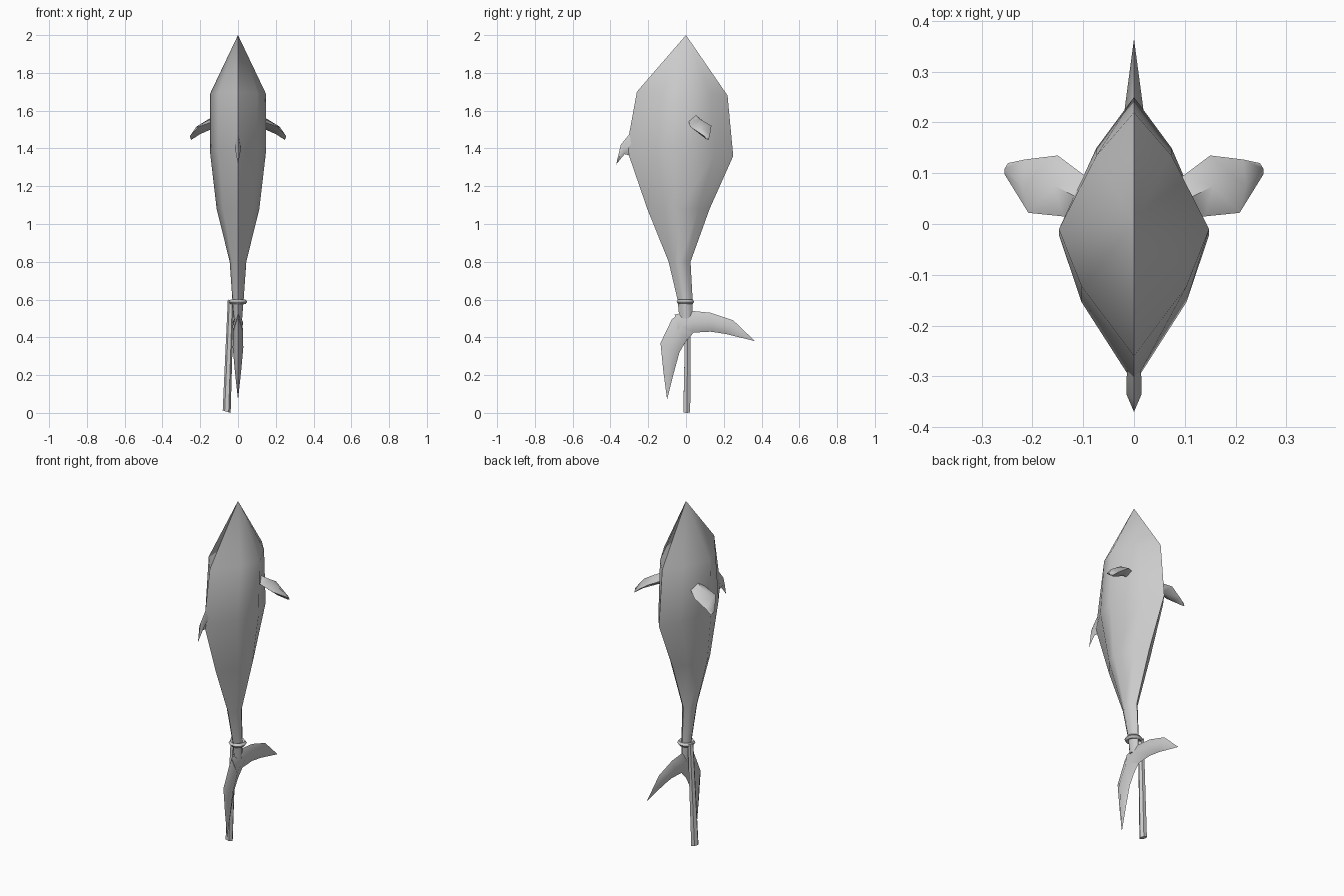
import bpy, math
from mathutils import Vector

if "Cube" in bpy.data.objects:
    bpy.data.objects.remove(bpy.data.objects["Cube"])


def loft(name, rings, smooth=60):
    """Skin a list of equal rings; a one-point ring closes to a tip."""
    verts, faces, idx = [], [], []
    for ring in rings:
        idx.append(list(range(len(verts), len(verts) + len(ring))))
        verts += [tuple(p) for p in ring]
    for a, b in zip(idx, idx[1:]):
        n = max(len(a), len(b))
        for i in range(n):
            j = (i + 1) % n
            quad = [a[i % len(a)], a[j % len(a)], b[j % len(b)], b[i % len(b)]]
            faces.append(list(dict.fromkeys(quad)))
    for end in (idx[0], idx[-1]):
        if len(end) > 2:
            faces.append(end)
    me = bpy.data.meshes.new(name)
    me.from_pydata(verts, [], faces)
    ob = bpy.data.objects.new(name, me)
    bpy.context.collection.objects.link(ob)
    bpy.ops.object.select_all(action='DESELECT')
    bpy.context.view_layer.objects.active = ob
    ob.select_set(True)
    bpy.ops.object.mode_set(mode='EDIT')
    bpy.ops.mesh.select_all(action='SELECT')
    bpy.ops.mesh.normals_make_consistent(inside=False)
    bpy.ops.object.mode_set(mode='OBJECT')
    bpy.ops.object.shade_smooth_by_angle(angle=math.radians(smooth))
    return ob


def fin(name, rows, axis):
    """Diamond-section fin from (leading point, trailing point, half thickness)."""
    rings = []
    for a, b, t in rows:
        a, b = Vector(a), Vector(b)
        if t == 0:
            rings.append([a])
        else:
            m, off = (a + b) / 2, Vector(axis) * t
            rings.append([a, m + off, b, m - off])
    return loft(name, rings)


def body_ring(zb, yb, zf, yf, w):
    """Eight-sided section, pointed at the back and rounder at the belly."""
    mid = yb + 0.52 * (yf - yb)
    half = [(0, yf), (0.5, mid + 0.63 * (yf - mid)), (1, mid),
            (0.7, mid + 0.45 * (yb - mid)), (0, yb)]
    pts = half + [(-x, y) for x, y in half[3:0:-1]]
    return [(x * w, y, zb + (zf - zb) * (y - yb) / (yf - yb)) for x, y in pts]


# Body hanging nose up
loft("body", [[(0, 0, 2.0)]] + [body_ring(*r) for r in (
    (1.70, -0.26, 1.68, 0.22, 0.148),
    (1.40, -0.315, 1.36, 0.25, 0.148),
    (1.08, -0.205, 1.08, 0.125, 0.113),
    (0.80, -0.092, 0.80, 0.024, 0.044),
    (0.60, -0.045, 0.60, 0.035, 0.03),
    (0.50, -0.035, 0.50, 0.035, 0.022))])

# Tail lobes
X = (1, 0, 0)
fin("tail_long_lobe", [
    ((0, -0.06, 0.52), (0, -0.03, 0.36), 0.024),
    ((0, 0.03, 0.54), (0, 0.04, 0.425), 0.026),
    ((0, 0.13, 0.53), (0, 0.13, 0.43), 0.026),
    ((0, 0.25, 0.49), (0, 0.21, 0.418), 0.018),
    ((0, 0.365, 0.38), (0, 0.365, 0.38), 0)], X)
fin("tail_short_lobe", [
    ((0, -0.02, 0.54), (0, 0.05, 0.435), 0.022),
    ((0, -0.075, 0.495), (0, 0.0, 0.38), 0.026),
    ((0, -0.135, 0.37), (0, -0.035, 0.32), 0.028),
    ((0, -0.12, 0.22), (0, -0.065, 0.21), 0.016),
    ((0, -0.1, 0.07), (0, -0.1, 0.07), 0)], X)

# Dorsal fin
fin("dorsal_fin", [
    ((0, -0.28, 1.50), (0, -0.29, 1.36), 0.014),
    ((0, -0.345, 1.42), (0, -0.325, 1.37), 0.015),
    ((0, -0.37, 1.315), (0, -0.37, 1.315), 0)], X)

# Pectoral fins, mirrored
pec = fin("pectoral_fins", [
    ((0.09, 0.09, 1.545), (0.11, 0.015, 1.55), 0.03),
    ((0.15, 0.135, 1.52), (0.14, 0.015, 1.54), 0.027),
    ((0.215, 0.127, 1.475), (0.208, 0.022, 1.515), 0.022),
    ((0.248, 0.12, 1.445), (0.255, 0.098, 1.465), 0.008)], (0.4, 0, 0.92))
pec.modifiers.new("mirror", 'MIRROR')

# Rope loop around the tail stem
bpy.ops.mesh.primitive_torus_add(location=(0, -0.003, 0.588), major_segments=10,
                                 minor_segments=5, major_radius=0.036, minor_radius=0.013)
bpy.context.object.name = "rope_loop"
bpy.ops.object.shade_smooth_by_angle(angle=math.radians(60))

# Rope end hanging down
rope = []
for c, r in (((-0.038, 0.012, 0.595), 0.016), ((-0.06, 0.004, 0.006), 0.021)):
    rope.append([(c[0] + r * math.cos(math.tau * i / 6), c[1] + r * math.sin(math.tau * i / 6),
                  c[2] - 0.3 * r * math.cos(math.tau * i / 6)) for i in range(6)])
loft("rope_end", rope, 40)
